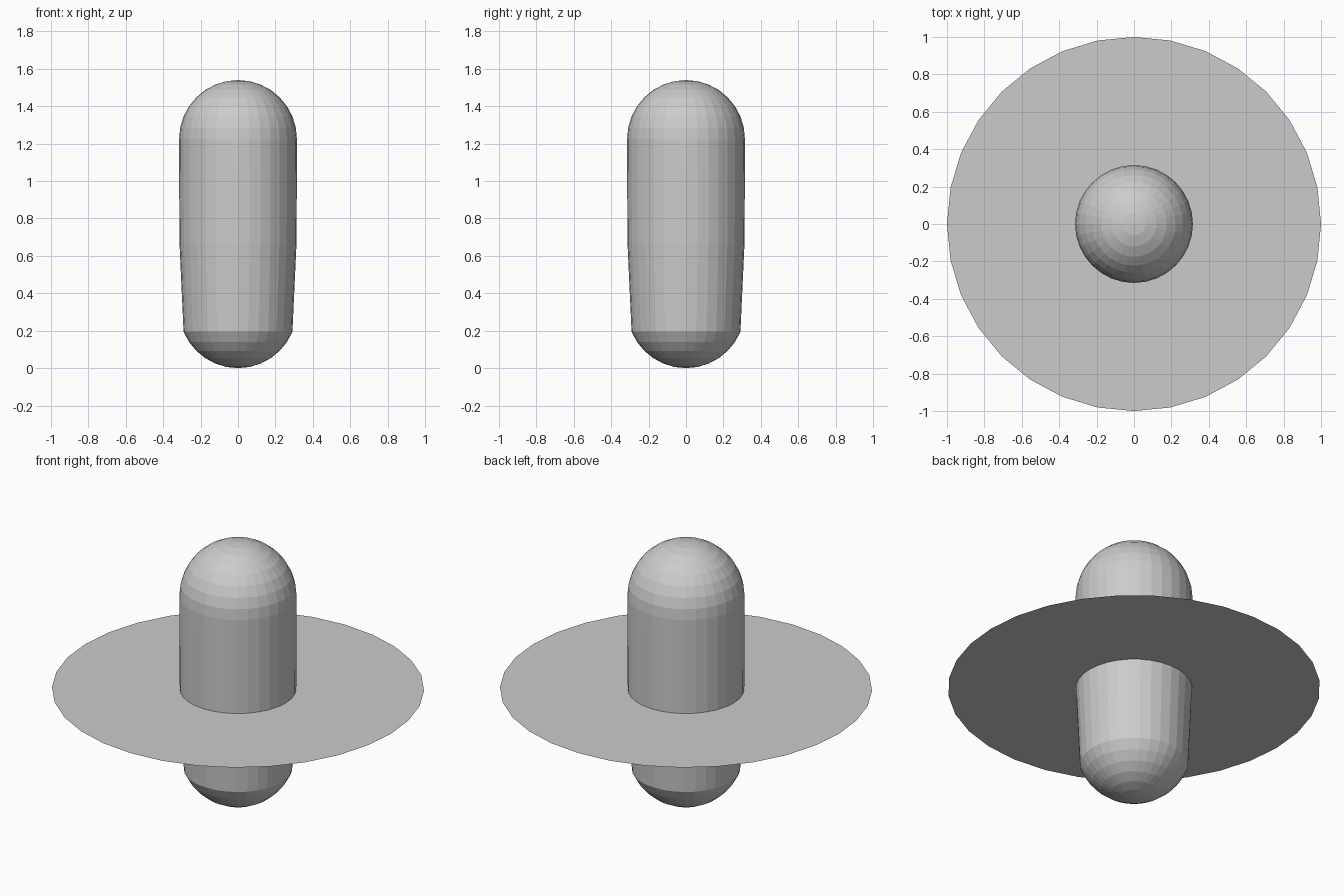
import bpy, bmesh, math

if "Cube" in bpy.data.objects:
    bpy.data.objects.remove(bpy.data.objects["Cube"])

SEGS, R, HEIGHT = 32, 0.315, 1.54


def add_mesh(name, bm):
    mesh = bpy.data.meshes.new(name)
    bm.to_mesh(mesh)
    bm.free()
    obj = bpy.data.objects.new(name, mesh)
    bpy.context.collection.objects.link(obj)
    return obj


# Capsule body: a 16-ring sphere stretched through its middle
step = math.pi / 16
bottom = [(R * math.sin(k * step), R - R * math.cos(k * step)) for k in range(7)]
side = [(0.313, 0.67), (0.315, 1.09)]
top = [(R * math.sin(k * step), HEIGHT - R + R * math.cos(k * step))
       for k in range(8, -1, -1)]

bm = bmesh.new()
verts = [bm.verts.new((r, 0, z)) for r, z in bottom + side + top]
edges = [bm.edges.new(pair) for pair in zip(verts, verts[1:])]
bmesh.ops.spin(bm, geom=verts + edges, cent=(0, 0, 0), axis=(0, 0, 1),
               angle=math.tau, steps=SEGS)
bmesh.ops.remove_doubles(bm, verts=bm.verts, dist=0.0005)
bmesh.ops.recalc_face_normals(bm, faces=bm.faces)
add_mesh("capsule_body", bm)

# Flat disc around the waist
bm = bmesh.new()
bmesh.ops.create_circle(bm, cap_ends=True, segments=SEGS, radius=1.0)
disc = add_mesh("flat_disc", bm)
disc.location.z = 0.67
